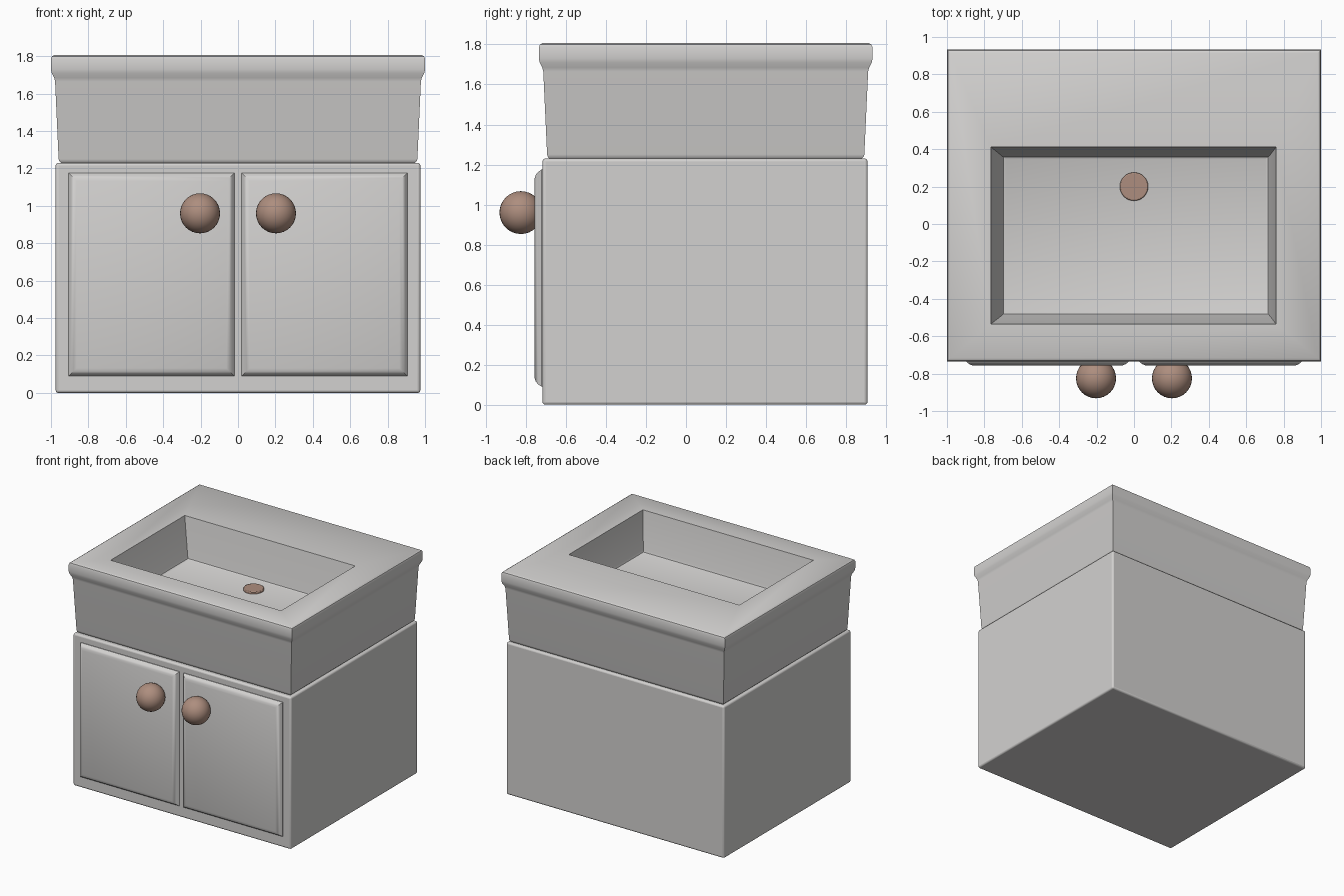
import bpy, bmesh, math

if "Cube" in bpy.data.objects:
    bpy.data.objects.remove(bpy.data.objects["Cube"])


def material(name, rgb):
    m = bpy.data.materials.new(name)
    m.diffuse_color = (*rgb, 1)
    m.use_nodes = True
    m.node_tree.nodes["Principled BSDF"].inputs["Base Color"].default_value = m.diffuse_color
    return m


GREY = material("light_grey", (0.65, 0.64, 0.63))
BROWN = material("dusty_brown", (0.42, 0.27, 0.21))


def finish(ob, name, mat):
    ob.name = name
    ob.data.materials.append(mat)
    bpy.ops.object.select_all(action='DESELECT')
    ob.select_set(True)
    bpy.context.view_layer.objects.active = ob
    bpy.ops.object.shade_smooth_by_angle(angle=math.radians(35))
    return ob


def loft(name, rings, mat, place=lambda a, b, h: (a, b, h)):
    """Skin rectangles (a0, a1, b0, b1, height) and cap both ends."""
    bm = bmesh.new()
    loops = [[bm.verts.new(place(a, b, h)) for a, b in
              ((a0, b0), (a1, b0), (a1, b1), (a0, b1))]
             for a0, a1, b0, b1, h in rings]
    for lo, hi in zip(loops, loops[1:]):
        for i in range(4):
            j = (i + 1) % 4
            bm.faces.new((lo[i], lo[j], hi[j], hi[i]))
    bm.faces.new(loops[0][::-1])
    bm.faces.new(loops[-1])
    bmesh.ops.recalc_face_normals(bm, faces=bm.faces)
    me = bpy.data.meshes.new(name)
    bm.to_mesh(me)
    bm.free()
    ob = bpy.data.objects.new(name, me)
    bpy.context.collection.objects.link(ob)
    return finish(ob, name, mat)


# Cabinet box with softened edges
cabinet = loft("cabinet", [(-0.975, 0.975, -0.717, 0.907, 0),
                           (-0.975, 0.975, -0.717, 0.907, 1.23)], GREY)
bev = cabinet.modifiers.new("soft_edges", 'BEVEL')
bev.width, bev.segments = 0.014, 3

# Sink: outer profile as (outward offset, height), then the recessed basin
outer = [(-0.055, 1.228), (-0.045, 1.238), (-0.041, 1.25), (-0.022, 1.665),
         (-0.017, 1.685), (-0.004, 1.71), (0, 1.73), (0, 1.785),
         (-0.005, 1.799), (-0.018, 1.807)]
rings = [(-1 - o, 1 + o, -0.735 - o, 0.932 + o, z) for o, z in outer]
rings += [(-0.765, 0.76, -0.535, 0.412, 1.807),
          (-0.703, 0.722, -0.486, 0.361, 1.515),
          (-0.697, 0.716, -0.48, 0.357, 1.498),
          (-0.682, 0.703, -0.467, 0.346, 1.492)]
loft("sink", rings, GREY)

# Doors with rounded raised edges, and round knobs
door_profile = [(0, 0.71), (0, 0.722), (0.012, 0.739), (0.025, 0.750), (0.042, 0.756)]
for side, sx in (("left", -1), ("right", 1)):
    loft(side + "_door",
         [(0.02 + i, 0.905 - i, 0.09 + i, 1.175 - i, d) for i, d in door_profile],
         GREY, lambda a, b, h: (sx * a, -h, b))
    bpy.ops.mesh.primitive_uv_sphere_add(segments=32, ring_count=16, radius=0.107,
                                         location=(sx * 0.203, -0.825, 0.96))
    finish(bpy.context.object, side + "_knob", BROWN)

# Drain plug on the basin floor
bpy.ops.mesh.primitive_cylinder_add(vertices=32, radius=0.076, depth=0.03,
                                    location=(0, 0.2, 1.494))
drain = finish(bpy.context.object, "drain", BROWN)
bev = drain.modifiers.new("soft_rim", 'BEVEL')
bev.width, bev.segments = 0.006, 2
